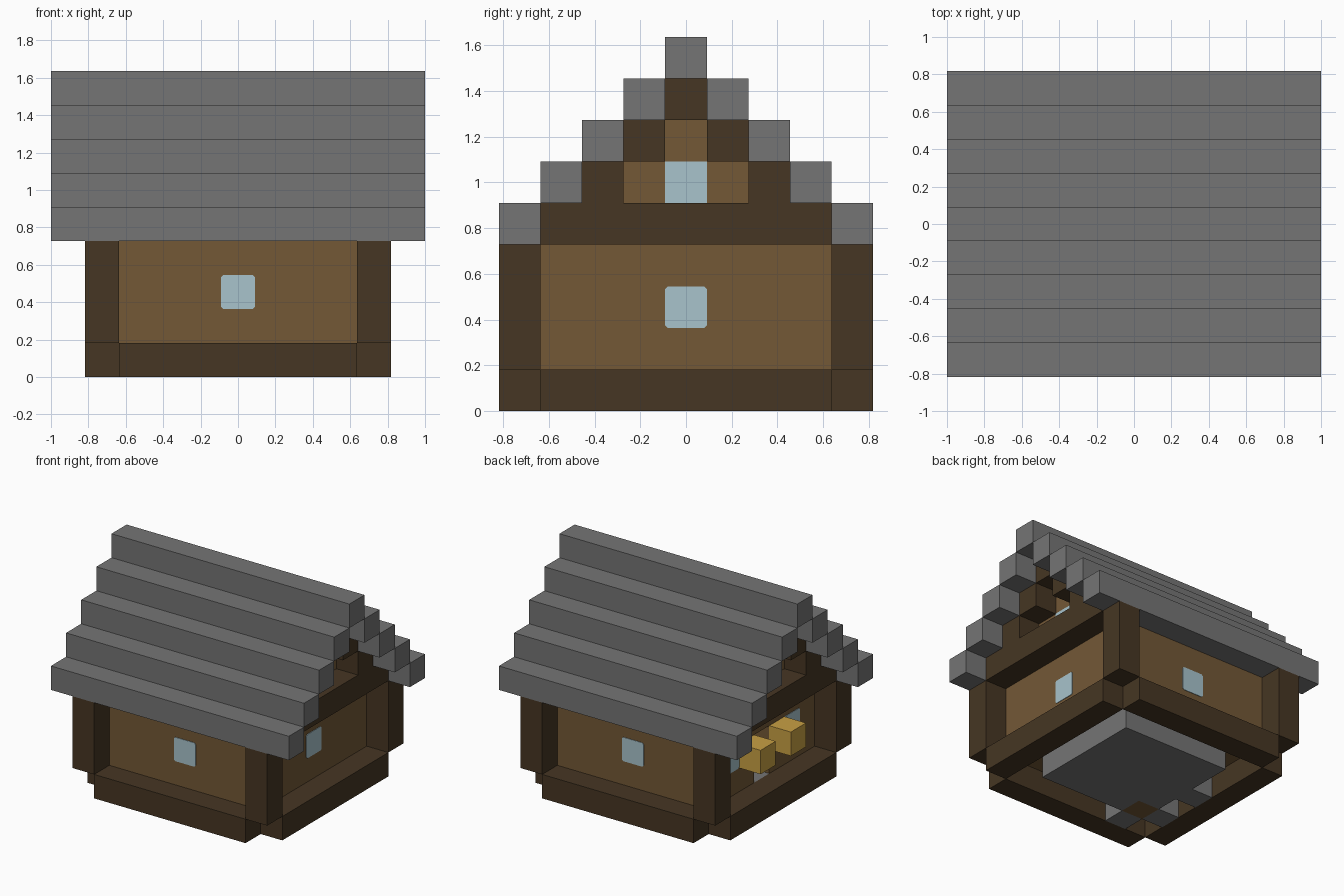
import bpy
import bmesh

cube = bpy.data.objects.get("Cube")
if cube:
    bpy.data.objects.remove(cube, do_unlink=True)

U = 2 / 11  # one block


def linear(c):
    c /= 255
    return c / 12.92 if c <= 0.04045 else ((c + 0.055) / 1.055) ** 2.4


def material(name, r, g, b):
    m = bpy.data.materials.new(name)
    m.use_nodes = True
    col = (linear(r), linear(g), linear(b), 1)
    m.diffuse_color = col
    m.node_tree.nodes["Principled BSDF"].inputs["Base Color"].default_value = col
    return m


STONE = material("grey stone", 117, 117, 117)
WALL = material("brown planks", 115, 88, 54)
LOG = material("dark timber", 70, 54, 35)
GLASS = material("pale blue glass", 168, 195, 204)
LAMP = material("yellow lamp", 200, 160, 68)


def finish(name, bm, mat):
    mesh = bpy.data.meshes.new(name)
    bm.to_mesh(mesh)
    bm.free()
    mesh.materials.append(mat)
    ob = bpy.data.objects.new(name, mesh)
    bpy.context.collection.objects.link(ob)
    return ob


def box(name, mat, x, y, z):
    """Box from (low, high) ranges measured in blocks."""
    bm = bmesh.new()
    bmesh.ops.create_cube(bm, size=1)
    for v in bm.verts:
        v.co = [(r[0] if c < 0 else r[1]) * U for c, r in zip(v.co, (x, y, z))]
    return finish(name, bm, mat)


def span(a, b, side):
    return tuple(sorted((a * side, b * side)))


def window(name, axis, side, along, z, cut=0.06):
    """Thin pane on a wall face, with slightly clipped corners."""
    bm = bmesh.new()
    h = 0.5
    ring = []
    for sa, sz in ((-1, -1), (1, -1), (1, 1), (-1, 1)):
        pair = [(sa * (h - cut), sz * h), (sa * h, sz * (h - cut))]
        ring += pair if sa * sz < 0 else pair[::-1]
    if cut == 0:
        ring = ring[::2]
    depth = side * 3.5
    verts = []
    for a, b in ring:
        p = (depth, along + a, z + b) if axis == "x" else (along + a, depth, z + b)
        verts.append(bm.verts.new([c * U for c in p]))
    face = bm.faces.new(verts)
    out = bmesh.ops.extrude_face_region(bm, geom=[face])["geom"]
    for v in out:
        if isinstance(v, bmesh.types.BMVert):
            v.co["xy".index(axis)] += side * 0.004
    bmesh.ops.recalc_face_normals(bm, faces=bm.faces)
    return finish(name, bm, GLASS)


SIDES = ((-1, "right"), (1, "left"))
ENDS = ((-1, "front"), (1, "back"))

# Stone floor with the threshold, a wooden block in one corner
box("floor", STONE, (-1.5, 2.5), (-2.5, 2.5), (0, 1))
box("floor_strip", STONE, (-2.5, -1.5), (-1.5, 2.5), (0, 1))
box("floor_corner_block", WALL, (-2.5, -1.5), (-2.5, -1.5), (0, 1))
box("threshold", STONE, (-3.5, -2.5), (-0.5, 0.5), (0, 1))
box("floor_side_stone", STONE, (-3.5, -2.5), (-2.5, -1.5), (0, 1))
box("floor_front_stone", STONE, (-2.5, -1.5), (-3.5, -2.5), (0, 1))

# Long walls, base beams and windows
for s, end in ENDS:
    box(end + "_base_beam", LOG, (-3.5, 3.5), span(3.5, 4.5, s), (0, 1))
    box(end + "_wall", WALL, (-3.5, 3.5), span(2.5, 3.5, s), (1, 4))
    window(end + "_window", "y", s, 0, 2.5)
    for t, side in SIDES:
        box(f"{end}_{side}_post", LOG, span(3.5, 4.5, t), span(3.5, 4.5, s), (1, 4))

# Gable ends
for t, side in SIDES:
    outer, inner = span(3.5, 4.5, t), span(2.5, 3.5, t)
    box(side + "_base_beam", LOG, outer, (-3.5, 3.5), (0, 1))
    box(side + "_tie_beam", LOG, outer, (-2.5, 2.5), (4, 5))
    box(side + "_lintel_wall", WALL, inner, (-2.5, 2.5), (3, 5))
    box(side + "_gable_wall_low", WALL, inner, (-1.5, 1.5), (5, 6))
    box(side + "_gable_wall_high", WALL, inner, (-0.5, 0.5), (6, 7))
    box(side + "_gable_peak", LOG, outer, (-0.5, 0.5), (7, 8))
    window(side + "_gable_window", "x", t, 0, 5.5, cut=0)
    for s, end in ENDS:
        for i in range(3):
            box(f"{side}_{end}_rafter_{i}", LOG, outer,
                span(2.5 - i, 3.5 - i, s), (4 + i, 5 + i))

# Closed left wall
box("left_wall", WALL, (2.5, 3.5), (-2.5, 2.5), (1, 3))
window("left_window", "x", 1, 0, 2.5)

# Right wall with an open doorway, two windows and two lamps
for s, end in ENDS:
    box("right_wall_" + end, WALL, (-3.5, -2.5), span(0.5, 2.5, s), (1, 3))
    window("right_window_" + end, "x", -1, 2 * s, 2.5)
    box("lamp_" + end, LAMP, (-4.5, -3.5), span(0.5, 1.5, s), (2, 3))

# Stepped roof
for i in range(4):
    for s, end in ENDS:
        box(f"{end}_roof_step_{i}", STONE, (-5.5, 5.5),
            span(3.5 - i, 4.5 - i, s), (4 + i, 5 + i))
box("roof_ridge", STONE, (-5.5, 5.5), (-0.5, 0.5), (8, 9))
